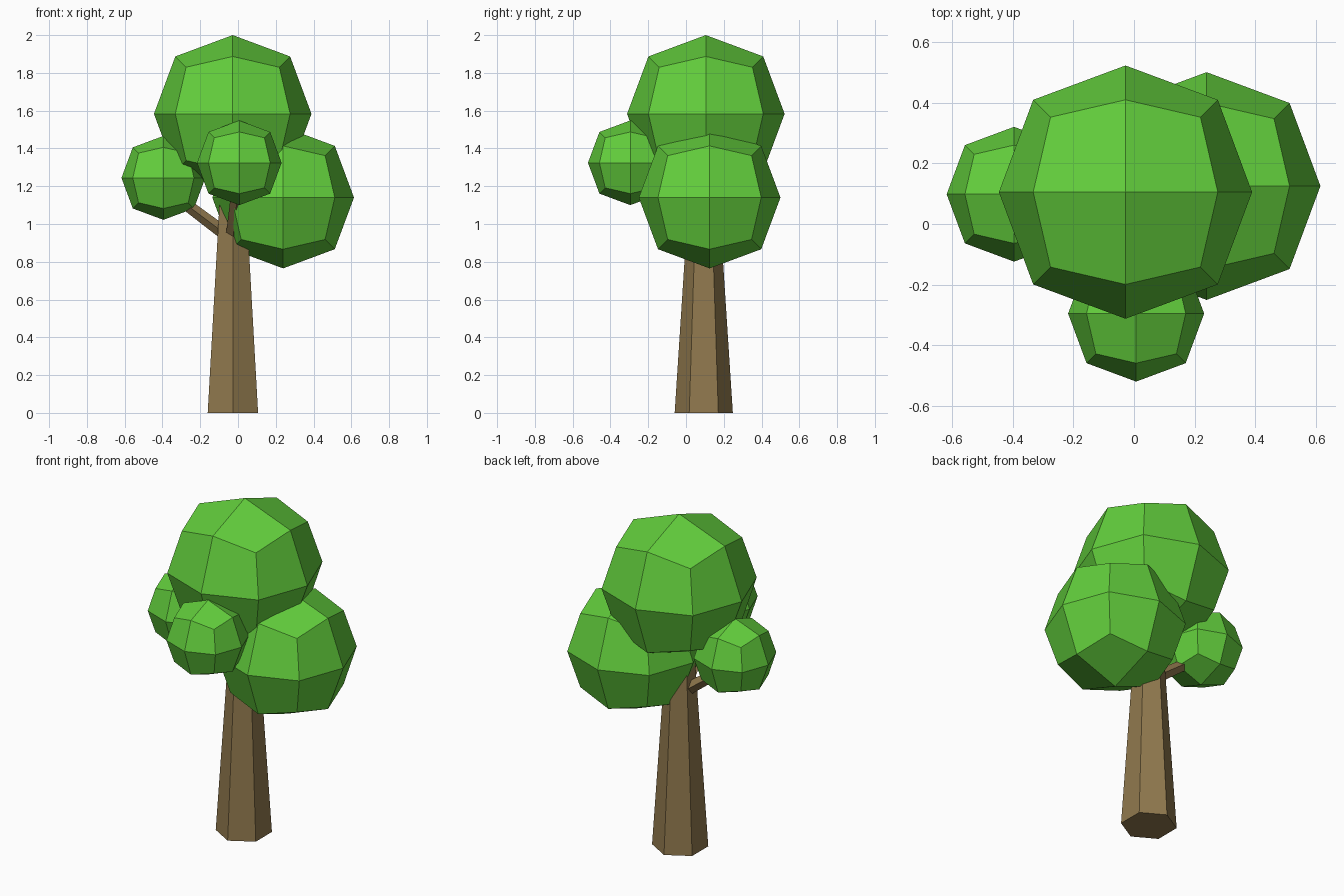
import bpy, bmesh
from mathutils import Vector, Matrix

if "Cube" in bpy.data.objects:
    bpy.data.objects.remove(bpy.data.objects["Cube"])


def material(name, rgb):
    m = bpy.data.materials.new(name)
    m.diffuse_color = (*rgb, 1)
    m.use_nodes = True
    m.node_tree.nodes["Principled BSDF"].inputs["Base Color"].default_value = m.diffuse_color
    return m


leaf = material("leaf_green", (0.122, 0.61, 0.045))
bark = material("bark_brown", (0.28, 0.19, 0.075))


def finish(name, bm, mat):
    bmesh.ops.recalc_face_normals(bm, faces=bm.faces)
    me = bpy.data.meshes.new(name)
    bm.to_mesh(me)
    bm.free()
    me.materials.append(mat)
    ob = bpy.data.objects.new(name, me)
    bpy.context.collection.objects.link(ob)


def foliage(name, center, radius):
    # rounded cube: each cube face split into 2 x 2 quads
    bm = bmesh.new()
    bmesh.ops.create_cube(bm, size=2)
    bmesh.ops.subdivide_edges(bm, edges=bm.edges[:], cuts=1, use_grid_fill=True)
    shrink = {1: 1.0, 2: 0.729, 3: 0.592}   # face centre, edge middle, corner
    for v in bm.verts:
        k = sum(abs(c) > 0.5 for c in v.co)
        v.co = v.co * shrink[k] * radius + Vector(center)
    finish(name, bm, leaf)


def limb(name, start, end, r1, r2, sides):
    # tapered prism between two points
    a, b = Vector(start), Vector(end)
    d = b - a
    bm = bmesh.new()
    rot = d.to_track_quat('Z', 'Y').to_matrix().to_4x4()
    bmesh.ops.create_cone(
        bm, cap_ends=True, segments=sides, radius1=r1, radius2=r2, depth=d.length,
        matrix=Matrix.Translation((a + b) / 2) @ rot)
    finish(name, bm, bark)


# trunk and branches
limb("trunk", (-0.027, 0.094, 0), (-0.027, 0.094, 1.25), 0.154, 0.073, 6)
limb("left_branch", (-0.03, 0.095, 0.92), (-0.37, 0.098, 1.175), 0.036, 0.029, 4)
limb("front_branch", (-0.035, 0.093, 0.89), (0.003, -0.27, 1.25), 0.036, 0.029, 4)

# leaf clumps
foliage("crown_foliage", (-0.028, 0.105, 1.583), 0.417)
foliage("right_foliage", (0.239, 0.125, 1.14), 0.375)
foliage("front_foliage", (0.007, -0.295, 1.324), 0.224)
foliage("left_foliage", (-0.395, 0.098, 1.244), 0.222)
